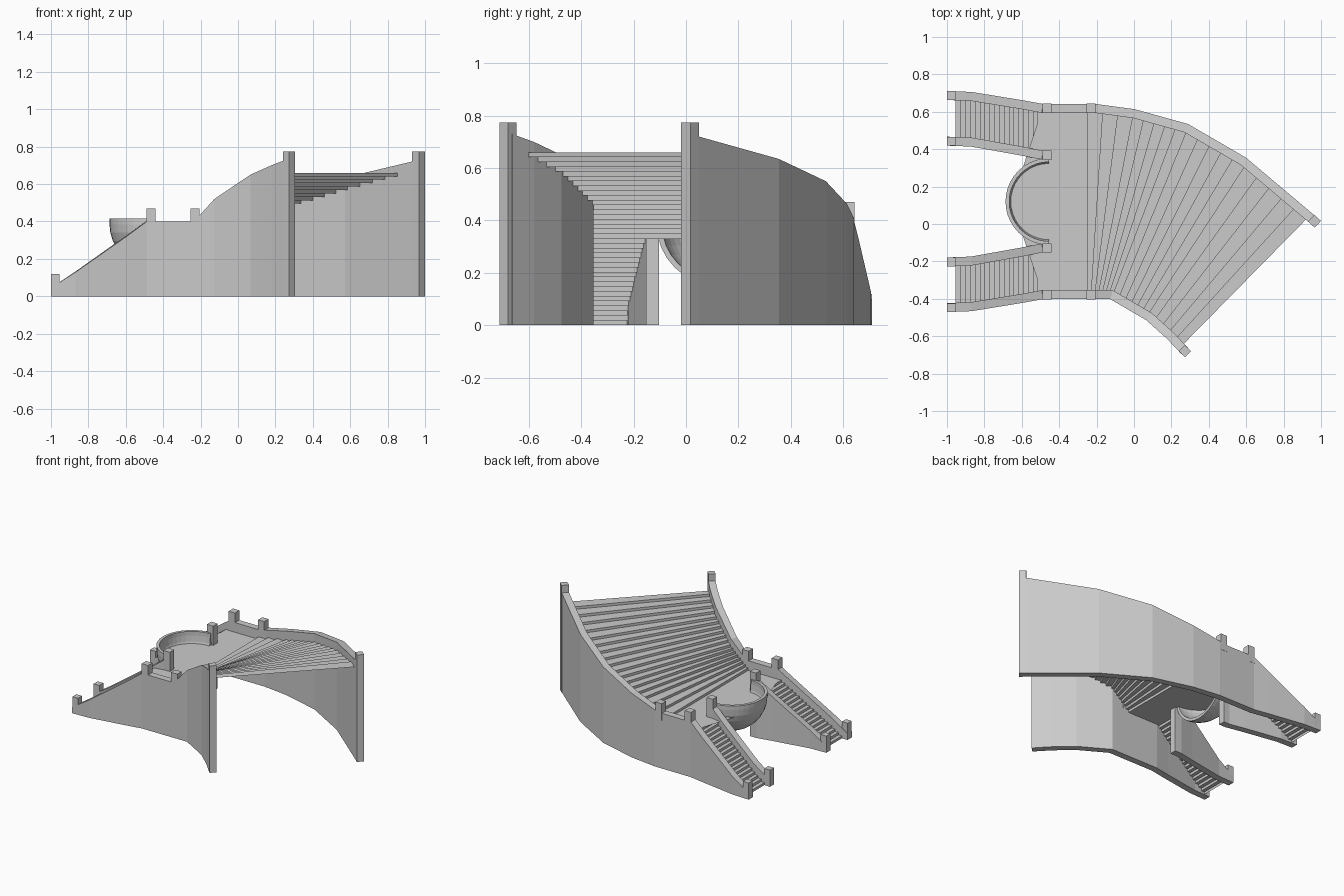
import bpy, bmesh, math
from mathutils import Vector

if "Cube" in bpy.data.objects:
    bpy.data.objects.remove(bpy.data.objects["Cube"])

MID_Y = 0.12  # the two lower flights mirror about this line


def mirror(pts):
    return [(p[0], 2 * MID_Y - p[1], *p[2:]) for p in pts]


def make(name, bm, recalc=True):
    if recalc:
        bmesh.ops.recalc_face_normals(bm, faces=bm.faces)
    me = bpy.data.meshes.new(name)
    bm.to_mesh(me)
    bm.free()
    ob = bpy.data.objects.new(name, me)
    bpy.context.collection.objects.link(ob)
    return ob


def wall(name, pts, width=0.048):
    """Mitred wall standing on the ground; pts are (x, y, top height)."""
    bm = bmesh.new()
    p = [Vector(q[:2]) for q in pts]
    rings = []
    for i, q in enumerate(pts):
        dirs = []
        if i > 0:
            dirs.append((p[i] - p[i - 1]).normalized())
        if i < len(p) - 1:
            dirs.append((p[i + 1] - p[i]).normalized())
        d = sum(dirs, Vector((0, 0))).normalized()
        n = Vector((-d.y, d.x)) * (width / 2 / d.dot(dirs[0]))
        if i == 0 and q[0] < -0.99:
            n = Vector((0, width / 2))
        a, b = p[i] - n, p[i] + n
        rings.append([bm.verts.new(c) for c in (
            (a.x, a.y, 0), (b.x, b.y, 0), (b.x, b.y, q[2]), (a.x, a.y, q[2]))])
    for r, s in zip(rings, rings[1:]):
        for k in range(4):
            bm.faces.new((r[k], r[(k + 1) % 4], s[(k + 1) % 4], s[k]))
    bm.faces.new(rings[0])
    bm.faces.new(rings[-1])
    return make(name, bm)


def post(name, x, y, z0, z1, size=0.05, turn=0):
    bm = bmesh.new()
    bmesh.ops.create_cube(bm, size=1)
    ob = make(name, bm)
    ob.scale = (size, size, z1 - z0)
    ob.location = (x, y, (z0 + z1) / 2)
    ob.rotation_euler.z = turn


def sample(pts, t):
    """Point at parameter t on a path of (x, y, t)."""
    for a, b in zip(pts, pts[1:]):
        if t <= b[2] + 1e-6:
            return Vector(a[:2]).lerp(Vector(b[:2]), (t - a[2]) / (b[2] - a[2]))
    return Vector(pts[-1][:2])


def flight(name, left, right, z0, z1, n=18):
    """Thin folded ribbon of risers and treads between two side paths."""
    bm = bmesh.new()
    rows = []
    for i in range(n + 1):
        l, r = sample(left, i / n), sample(right, i / n)
        for k in (i, i + 1):
            if k <= n and not (i == n and k == i + 1):
                z = z0 + (z1 - z0) * k / n
                rows.append((bm.verts.new((l.x, l.y, z)), bm.verts.new((r.x, r.y, z))))
    for a, b in zip(rows, rows[1:]):
        bm.faces.new((a[0], a[1], b[1], b[0]))
    return make(name, bm, False)


# Side walls: shared lower course, then each curves up along the upper flight
low = [(-1, -0.447, 0.045), (-0.87, -0.442, 0.13), (-0.60, -0.398, 0.32), (-0.49, -0.378, 0.40)]
wall("front_side_wall", low + [
    (-0.235, -0.378, 0.40), (-0.12, -0.378, 0.52), (0.08, -0.495, 0.65),
    (0.195, -0.598, 0.70), (0.272, -0.68, 0.73)])
wall("back_side_wall", mirror(low) + [
    (-0.225, 0.617, 0.40), (-0.20, 0.617, 0.41), (0, 0.59, 0.465), (0.28, 0.512, 0.55),
    (0.585, 0.335, 0.635), (0.965, 0.015, 0.725)])

# Inner walls of the lower flights
inner = [(-1, -0.203, 0.045), (-0.87, -0.198, 0.13), (-0.60, -0.15, 0.32),
         (-0.49, -0.128, 0.40), (-0.44, -0.128, 0.40)]
wall("front_inner_wall", inner)
wall("back_inner_wall", mirror(inner))

# Posts
small = [(-0.977, -0.447, 0.02, 0.12, 0.046), (-0.977, -0.203, 0.02, 0.12, 0.046),
         (-0.465, -0.378, 0.35, 0.47), (-0.465, -0.128, 0.35, 0.47), (-0.23, -0.378, 0.35, 0.47)]
for side, group in (("front", small), ("back", mirror(small))):
    for i, a in enumerate(group):
        post(f"{side}_post_{i + 1}", *a)
post("front_top_post", 0.272, -0.68, 0, 0.775, 0.046, math.radians(45))
post("back_top_post", 0.965, 0.015, 0, 0.775, 0.049, math.radians(48))

# Stair flights
out_path = [(-0.955, -0.445, 0), (-0.87, -0.442, 0.18), (-0.60, -0.398, 0.76), (-0.49, -0.378, 1)]
in_path = [(-0.955, -0.201, 0), (-0.87, -0.198, 0.18), (-0.60, -0.15, 0.76), (-0.49, -0.128, 1)]
flight("front_lower_flight", in_path, out_path, 0, 0.33)
flight("back_lower_flight", mirror(out_path), mirror(in_path), 0, 0.33)
flight("upper_flight",
       [(-0.25, 0.617, 0), (0, 0.59, 0.17), (0.28, 0.512, 0.44), (0.585, 0.335, 0.71), (0.935, 0.04, 1)],
       [(-0.25, -0.378, 0), (-0.12, -0.378, 0.38), (0.08, -0.495, 0.74), (0.25, -0.657, 1)],
       0.33, 0.66)

# Landing floor, with a half-round bay inside the bowl
CX, R, SEG = -0.455, 0.232, 20
arc = [math.pi / 2 + math.pi * i / SEG for i in range(SEG + 1)]
edge = [(-0.25, -0.378), (-0.25, 0.617), (-0.49, 0.617), (-0.49, 0.368), (CX, 0.368)]
edge += [(CX + 0.212 * math.cos(a), MID_Y + 0.212 * math.sin(a)) for a in arc]
edge += [(CX, -0.128), (-0.49, -0.128), (-0.49, -0.378)]
bm = bmesh.new()
face = bm.faces.new([bm.verts.new((x, y, 0.33)) for x, y in edge])
bmesh.ops.triangulate(bm, faces=[face])
make("landing", bm, False)

# Half-bowl balcony: shell profile swept through half a turn
ZC, T = 0.385, 0.02
lat = [math.radians(90 * i / 8) for i in range(9)]
prof = [(R, 0.415)] + [(R * math.cos(a), ZC - R * math.sin(a)) for a in lat[:-1]] + [(0.002, ZC - R)]
ri = R - T
prof += [(0.002, ZC - ri)] + [(ri * math.cos(a), ZC - ri * math.sin(a)) for a in reversed(lat[:-1])]
prof += [(ri, 0.415)]
bm = bmesh.new()
rings = [[bm.verts.new((CX + r * math.cos(a), MID_Y + r * math.sin(a), z)) for r, z in prof] for a in arc]
m = len(prof)
for r, s in zip(rings, rings[1:]):
    for k in range(m):
        bm.faces.new((r[k], r[(k + 1) % m], s[(k + 1) % m], s[k]))
bm.faces.new(rings[0])
bm.faces.new(rings[-1])
make("bowl_balcony", bm)
